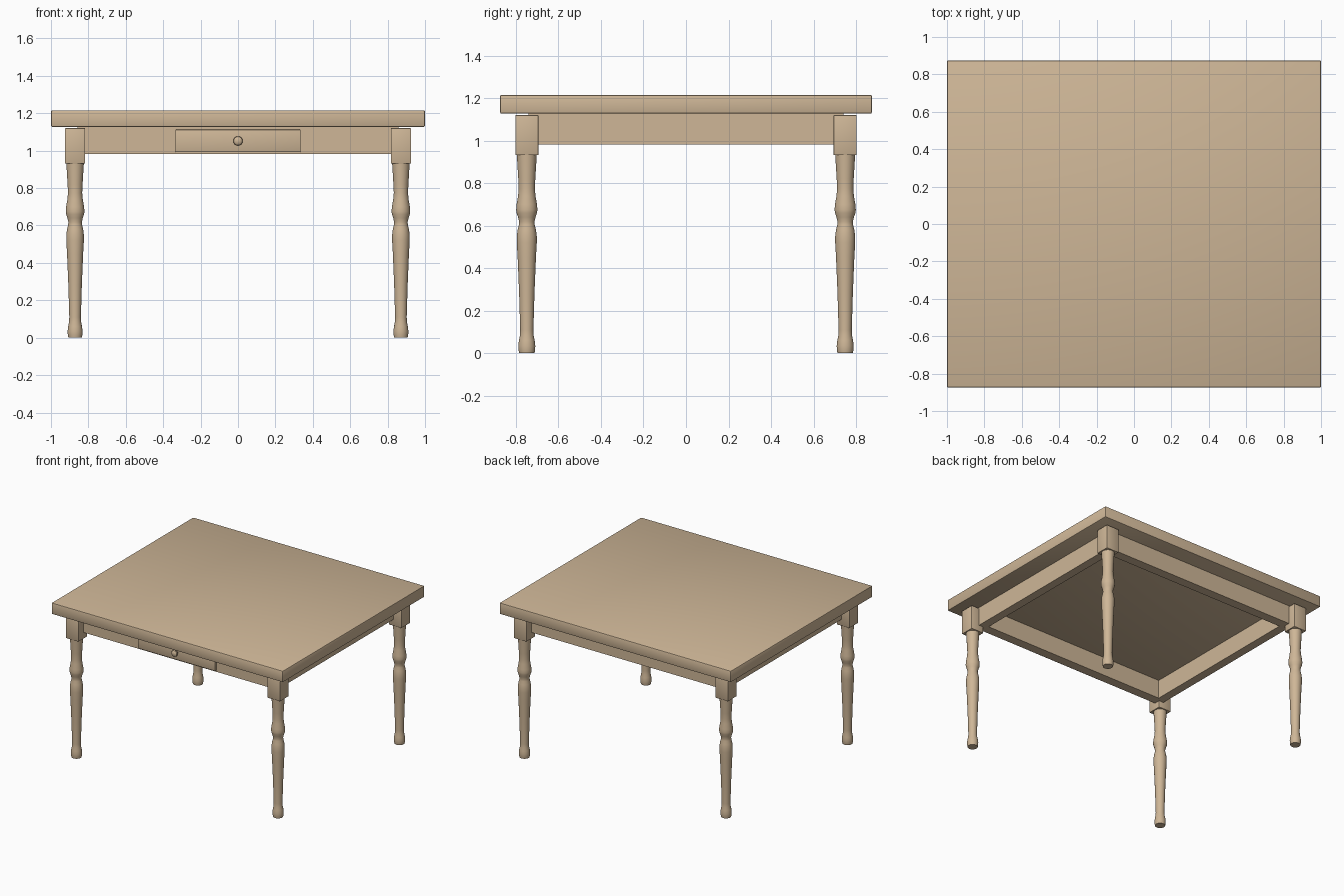
import bpy, bmesh, math
from mathutils import Vector

if "Cube" in bpy.data.objects:
    bpy.data.objects.remove(bpy.data.objects["Cube"])

wood = bpy.data.materials.new("wood")
wood.diffuse_color = (0.62, 0.47, 0.31, 1)
wood.use_nodes = True
wood.node_tree.nodes["Principled BSDF"].inputs["Base Color"].default_value = wood.diffuse_color


def finish(bm, name, angle=35):
    bmesh.ops.recalc_face_normals(bm, faces=bm.faces)
    me = bpy.data.meshes.new(name)
    bm.to_mesh(me)
    bm.free()
    ob = bpy.data.objects.new(name, me)
    bpy.context.collection.objects.link(ob)
    me.materials.append(wood)
    bpy.ops.object.select_all(action='DESELECT')
    ob.select_set(True)
    bpy.context.view_layer.objects.active = ob
    bpy.ops.object.shade_smooth_by_angle(angle=math.radians(angle))
    return ob


def box(name, lo, hi, bevel=0.0):
    bm = bmesh.new()
    bmesh.ops.create_cube(bm, size=1)
    lo, hi = Vector(lo), Vector(hi)
    for v in bm.verts:
        v.co = (lo + hi) / 2 + v.co * (hi - lo)
    if bevel:
        bmesh.ops.bevel(bm, geom=bm.edges[:], offset=bevel, segments=2,
                        profile=0.5, affect='EDGES')
    return finish(bm, name)


def lathe(name, profile, segments=32):
    """Spin (radius, height) points round z, closing both ends."""
    bm = bmesh.new()
    rings = [[bm.verts.new((r * math.cos(t), r * math.sin(t), z))
              for t in (2 * math.pi * i / segments for i in range(segments))]
             for r, z in profile]
    for a, b in zip(rings, rings[1:]):
        for i in range(segments):
            j = (i + 1) % segments
            bm.faces.new((a[i], a[j], b[j], b[i]))
    bm.faces.new(rings[0][::-1])
    bm.faces.new(rings[-1])
    return finish(bm, name)


# Tabletop
box("tabletop", (-1, -0.875, 1.127), (1, 0.875, 1.216), 0.008)

# Apron frame: front and back rails, then side rails between them
OX, OY, IX, IY = 0.857, 0.742, 0.79, 0.668
Z0, Z1 = 0.982, 1.128
for side, s in (("front", -1), ("back", 1)):
    ys = sorted((s * OY, s * IY))
    box(side + "_apron", (-OX, ys[0], Z0), (OX, ys[1], Z1))
for side, s in (("left", -1), ("right", 1)):
    xs = sorted((s * OX, s * IX))
    box(side + "_apron", (xs[0], -IY, Z0), (xs[1], IY, Z1))

# Turned legs with square blocks on top
leg_profile = [(0.036, 0), (0.039, 0.015), (0.040, 0.035), (0.037, 0.06),
               (0.032, 0.085), (0.031, 0.11), (0.036, 0.28), (0.043, 0.45),
               (0.047, 0.52), (0.047, 0.55), (0.043, 0.58), (0.037, 0.605),
               (0.036, 0.618), (0.041, 0.64), (0.048, 0.66), (0.050, 0.675),
               (0.048, 0.70), (0.041, 0.74), (0.038, 0.775), (0.040, 0.82),
               (0.047, 0.935)]
LX, LY, B = 0.871, 0.749, 0.054
for fb, sy in (("front", -1), ("back", 1)):
    for lr, sx in (("left", -1), ("right", 1)):
        x, y = sx * LX, sy * LY
        leg = lathe(f"{fb}_{lr}_leg", leg_profile)
        leg.location = (x, y, 0)
        box(f"{fb}_{lr}_leg_block", (x - B, y - B, 0.932),
            (x + B, y + B, 1.12), 0.002)

# Drawer front and round knob
box("drawer_front", (-0.335, -0.76, 0.993), (0.335, -0.735, 1.112), 0.004)
knob = lathe("drawer_knob", [(0.013, 0), (0.012, 0.012), (0.022, 0.018),
                             (0.025, 0.025), (0.023, 0.032), (0.015, 0.038),
                             (0.004, 0.040)], 24)
knob.rotation_euler = (math.pi / 2, 0, 0)
knob.location = (0, -0.757, 1.052)
